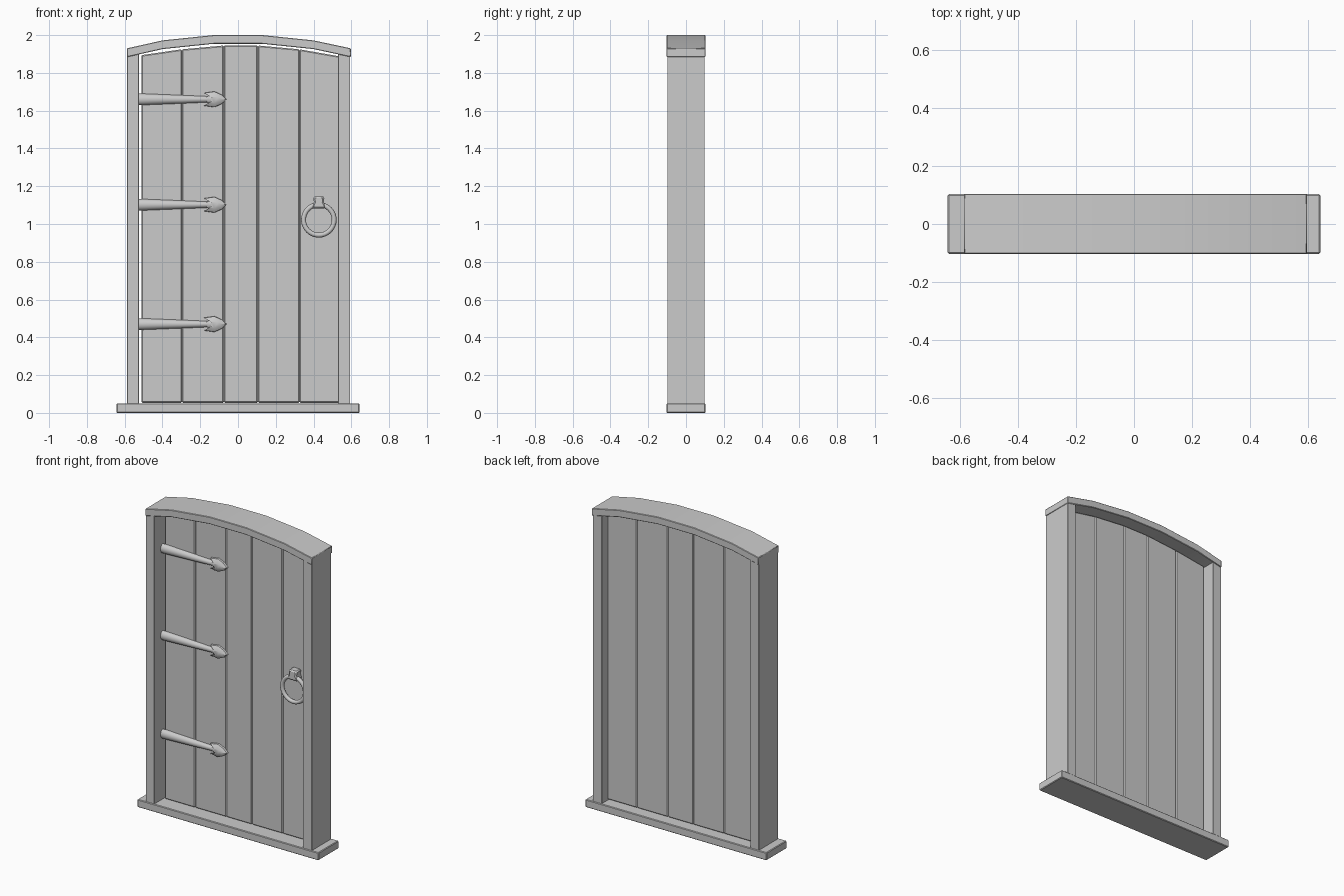
import bpy, bmesh, math

cube = bpy.data.objects.get("Cube")
if cube:
    bpy.data.objects.remove(cube, do_unlink=True)

DOOR_FRONT, DOOR_BACK = -0.012, 0.035


def add_object(name, bm, bevel=0.0, smooth=False):
    bmesh.ops.recalc_face_normals(bm, faces=bm.faces)
    mesh = bpy.data.meshes.new(name)
    bm.to_mesh(mesh)
    bm.free()
    obj = bpy.data.objects.new(name, mesh)
    bpy.context.collection.objects.link(obj)
    if bevel:
        mod = obj.modifiers.new("Bevel", 'BEVEL')
        mod.width, mod.segments = bevel, 1
        mod.limit_method, mod.angle_limit = 'ANGLE', math.radians(40)
    if smooth:
        bpy.ops.object.select_all(action='DESELECT')
        obj.select_set(True)
        bpy.context.view_layer.objects.active = obj
        bpy.ops.object.shade_smooth_by_angle(angle=math.radians(40))
    return obj


def prism(name, outline, y0, y1, bevel=0.0, smooth=False):
    """Extrude an x-z outline from y0 to y1."""
    bm = bmesh.new()
    face = bm.faces.new([bm.verts.new((x, y0, z)) for x, z in outline])
    out = bmesh.ops.extrude_face_region(bm, geom=[face])
    moved = [g for g in out["geom"] if isinstance(g, bmesh.types.BMVert)]
    bmesh.ops.translate(bm, verts=moved, vec=(0, y1 - y0, 0))
    return add_object(name, bm, bevel, smooth)


def box(name, x0, x1, y0, y1, z0, z1, bevel):
    return prism(name, [(x0, z0), (x1, z0), (x1, z1), (x0, z1)], y0, y1, bevel)


# Frame: sill, two posts and an arched lintel
box("sill", -0.643, 0.643, -0.103, 0.103, 0, 0.05, 0.004)
box("right_post", -0.587, -0.525, -0.099, 0.099, 0.045, 1.9, 0.002)
box("left_post", 0.53, 0.594, -0.099, 0.099, 0.045, 1.9, 0.002)

arch = [(-0.587, 1.93), (-0.4, 1.972), (-0.13, 2.0),
        (0.13, 2.0), (0.4, 1.972), (0.597, 1.93)]
underside = [(x, z - 0.046) for x, z in reversed(arch)]
prism("arched_lintel", arch + underside, -0.103, 0.104, 0.003, True)

# Planks whose tops follow the arch
edges = [(-0.512, 1.894), (-0.297, 1.925), (-0.075, 1.945),
         (0.105, 1.945), (0.325, 1.925), (0.535, 1.888)]
for i, ((xa, za), (xb, zb)) in enumerate(zip(edges, edges[1:])):
    prism(f"plank_{i + 1}", [(xa, 0.053), (xb, 0.053), (xb, zb), (xa, za)],
          DOOR_FRONT, DOOR_BACK, 0.006)


def strap(name, z):
    """Tapering half-round bar."""
    bm = bmesh.new()
    sides, rings = 10, []
    for x, half, depth in [(-0.525, 0.03, 0.024), (-0.5, 0.03, 0.026),
                           (-0.3, 0.022, 0.022), (-0.12, 0.014, 0.016)]:
        angles = [math.pi * k / sides for k in range(sides + 1)]
        rings.append([bm.verts.new((x, DOOR_FRONT - depth * math.sin(a),
                                    z + half * math.cos(a))) for a in angles])
    for a, b in zip(rings, rings[1:]):
        for k in range(sides):
            bm.faces.new((a[k], a[k + 1], b[k + 1], b[k]))
        bm.faces.new((a[0], b[0], b[-1], a[-1]))
    bm.faces.new(rings[0])
    bm.faces.new(rings[-1])
    add_object(name, bm, smooth=True)


def strap_head(name, z):
    """Barbed arrowhead with a raised spine."""
    upper = [(-0.06, 0), (-0.085, 0.024), (-0.125, 0.042), (-0.18, 0.034),
             (-0.152, 0.022), (-0.17, 0.011)]
    outline = upper + [(x, -h) for x, h in reversed(upper[1:])]
    bm = bmesh.new()
    layers = []
    for y, s in [(0, 1), (-0.012, 0.97), (-0.026, 0.5)]:
        layers.append([bm.verts.new((-0.125 + (x + 0.125) * s, DOOR_FRONT + y,
                                     z + h * s)) for x, h in outline])
    n = len(outline)
    for a, b in zip(layers, layers[1:]):
        for k in range(n):
            bm.faces.new((a[k], a[(k + 1) % n], b[(k + 1) % n], b[k]))
    bm.faces.new(layers[0])
    bm.faces.new(layers[-1])
    add_object(name, bm, smooth=True)


# Hinge straps
for label, z in [("lower", 0.47), ("middle", 1.102), ("upper", 1.66)]:
    strap(f"{label}_hinge_strap", z)
    strap_head(f"{label}_hinge_head", z)

# Ring handle and its bracket
half = [(0.034, 1.082), (0.034, 1.1), (0.026, 1.115), (0.028, 1.13), (0.03, 1.146)]
cx = 0.428
bracket = [(cx + x, z) for x, z in half] + [(cx - x, z) for x, z in reversed(half)]
prism("handle_bracket", bracket, DOOR_FRONT + 0.005, -0.062, 0.008, True)

bpy.ops.mesh.primitive_torus_add(
    major_segments=32, minor_segments=10, major_radius=0.081, minor_radius=0.013,
    location=(cx, -0.046, 1.022), rotation=(math.pi / 2, 0, 0))
ring = bpy.context.object
ring.name = "handle_ring"
bpy.ops.object.shade_smooth()
